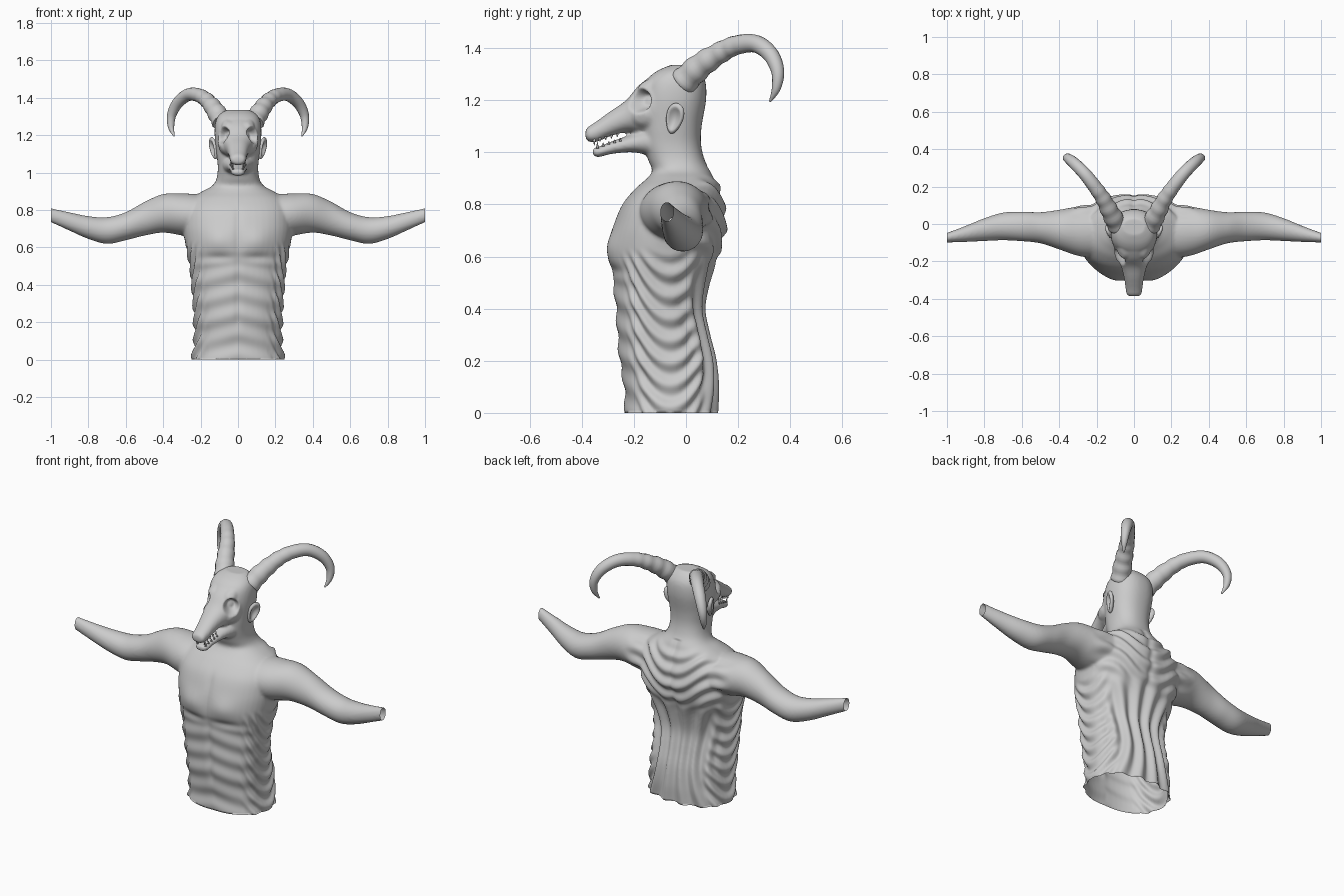
import bpy, bmesh, math
from mathutils import Vector, Matrix

if "Cube" in bpy.data.objects:
    bpy.data.objects.remove(bpy.data.objects["Cube"])


def catmull(rows, n):
    """Smoothly resample rows of numbers, n steps per span."""
    out = []
    for i in range(len(rows) - 1):
        p0, p1 = rows[max(i - 1, 0)], rows[i]
        p2, p3 = rows[i + 1], rows[min(i + 2, len(rows) - 1)]
        for k in range(n):
            t = k / n
            out.append([0.5 * (2 * b + (c - a) * t + (2 * a - 5 * b + 4 * c - d) * t * t
                               + (3 * b - a - 3 * c + d) * t ** 3)
                        for a, b, c, d in zip(p0, p1, p2, p3)])
    out.append(list(rows[-1]))
    return out


def loft(bm, axis, rows, power=2.0, sides=48):
    """Closed tube along an axis; rows are (t, centre_a, centre_b, radius_a, radius_b)."""
    rings = []
    for t, ca, cb, ra, rb in catmull(rows, 5):
        ring = []
        for k in range(sides):
            an = 2 * math.pi * k / sides
            c, s = math.cos(an), math.sin(an)
            p = [ca + ra * math.copysign(abs(c) ** (2 / power), c),
                 cb + rb * math.copysign(abs(s) ** (2 / power), s)]
            p.insert(axis, t)
            ring.append(bm.verts.new(p))
        rings.append(ring)
    for a, b in zip(rings, rings[1:]):
        for k in range(sides):
            j = (k + 1) % sides
            bm.faces.new((a[k], a[j], b[j], b[k]))
    bm.faces.new(rings[0])
    bm.faces.new(rings[-1])


def add_object(name, bm):
    bmesh.ops.recalc_face_normals(bm, faces=bm.faces)
    for f in bm.faces:
        f.smooth = True
    me = bpy.data.meshes.new(name)
    bm.to_mesh(me)
    bm.free()
    ob = bpy.data.objects.new(name, me)
    bpy.context.collection.objects.link(ob)
    return ob


def baked(ob):
    bpy.context.view_layer.update()
    dg = bpy.context.evaluated_depsgraph_get()
    return bpy.data.meshes.new_from_object(ob.evaluated_get(dg))


def ss(a, b, x):
    t = min(max((x - a) / (b - a), 0), 1)
    return t * t * (3 - 2 * t)


bm = bmesh.new()
# torso and neck and skull: (z, half width, front y, back y)
trunk = [(-.04, .25, -.232, .113), (.02, .245, -.235, .116), (.1, .235, -.238, .118),
         (.2, .235, -.255, .108), (.3, .238, -.264, .083), (.4, .245, -.27, .065),
         (.5, .255, -.28, .083), (.58, .272, -.294, .112), (.65, .287, -.292, .14),
         (.72, .295, -.278, .154), (.8, .29, -.245, .146), (.86, .255, -.195, .13),
         (.9, .19, -.15, .11), (.93, .137, -.13, .094), (.97, .114, -.145, .072),
         (1.03, .108, -.165, .058), (1.1, .115, -.17, .06), (1.2, .125, -.17, .077),
         (1.27, .12, -.155, .075), (1.31, .1, -.115, .055), (1.335, .06, -.06, .03)]
loft(bm, 2, [(z, 0, (f + b) / 2, w, (b - f) / 2) for z, w, f, b in trunk], 2.3)

# snout and lower jaw: (y, bottom z, top z, half width)
snout = [(-.06, 1.06, 1.3, .11), (-.12, 1.06, 1.298, .108), (-.18, 1.073, 1.258, .092),
         (-.23, 1.078, 1.2, .068), (-.29, 1.062, 1.158, .053), (-.345, 1.04, 1.118, .045),
         (-.375, 1.042, 1.098, .04), (-.386, 1.055, 1.085, .025)]
jaw = [(-.06, .98, 1.1, .095), (-.13, .985, 1.1, .085), (-.2, 1.0, 1.072, .062),
       (-.28, .995, 1.044, .045), (-.335, .982, 1.022, .038), (-.358, .988, 1.018, .026)]
for part in (snout, jaw):
    loft(bm, 1, [(y, 0, (b + t) / 2, w, (t - b) / 2) for y, b, t, w in part], 2.2)

# arms: (x, centre y, centre z, radius y, radius z)
arm = [(.15, -.04, .765, .14, .115), (.22, -.04, .77, .14, .115), (.3, -.038, .776, .132, .112),
       (.4, -.03, .782, .106, .103), (.5, -.02, .753, .083, .09), (.6, -.013, .713, .079, .075),
       (.7, -.013, .69, .074, .071), (.8, -.03, .706, .061, .061), (.9, -.053, .738, .043, .049),
       (1.0, -.073, .772, .026, .038), (1.04, -.08, .785, .024, .037)]
for s in (1, -1):
    loft(bm, 0, [(s * r[0],) + r[1:] for r in arm])

# fuse everything into one skin
body = add_object("body", bm)
rm = body.modifiers.new("fuse", 'REMESH')
rm.mode = 'VOXEL'
rm.voxel_size = .0075
sm = body.modifiers.new("soften", 'SMOOTH')
sm.factor = .5
sm.iterations = 7
skin = baked(body)
body.modifiers.clear()
bm = bmesh.new()
bm.from_mesh(skin)
bm.normal_update()

# local dents (eye sockets) and bumps (brows): centre, radius, direction, depth
dents = []
for s in (1, -1):
    dents.append((Vector((s * .082, -.178, 1.197)), .052, Vector((-s * .65, .75, 0)), .05))
    dents.append((Vector((s * .07, -.165, 1.262)), .045, Vector((s * .5, -.6, .5)), .01))
    dents.append((Vector((s * .095, -.17, 1.13)), .05, Vector((s * .8, -.5, 0)), .008))

moves = []
for v in bm.verts:
    (x, y, z), n = v.co, v.normal
    ax = abs(x)
    d = 0
    if z < .95:
        inner = 1 - ss(.26, .36, ax)
        side = ss(.45, .85, abs(n.x)) * (1 - ss(.55, .64, z)) * inner
        front = ss(.3, .8, -n.y) * inner
        back = ss(.2, .7, n.y) * inner
        # rib folds on the flanks, belly creases, chest
        d += .008 * side * math.sin(2 * math.pi * (z - .9 * (y + .06) ** 2 / .12) / .085)
        low = 1 - ss(.48, .55, z)
        d += .004 * front * low * math.sin(2 * math.pi * (z + .25 * ax) / .11)
        d -= .006 * front * math.exp(-(x / .018) ** 2) * ss(.1, .25, z) * (1 - ss(.75, .85, z))
        d += .016 * front * math.exp(-((ax - .1) / .075) ** 2 - ((z - .635) / .06) ** 2)
        d -= .01 * front * math.exp(-((ax - .1) / .09) ** 2 - ((z - .545) / .025) ** 2)
        # long folds down the back, wavy folds over the shoulder blades
        long = back * (1 - ss(.52, .66, z))
        xx = ax * (1 + .35 * math.cos(7 * z - 2))
        d -= .011 * long * math.cos(2 * math.pi * xx / .095) * (1 - ss(.16, .24, ax))
        d -= .008 * back * math.exp(-(x / .02) ** 2) * ss(.5, .6, z)
        wave = back * ss(.55, .65, z) * (1 - ss(.86, .93, z))
        d += .008 * wave * math.sin(2 * math.pi * (z - .45 * ax + .02 * math.sin(22 * ax)) / .085)
    off = n * d
    if z > 1.05:
        for c, r, dr, depth in dents:
            q = (v.co - c).length / r
            if q < 1:
                off = off + dr * depth * (1 - ss(.35, 1, q))
    moves.append(off)
for v, off in zip(bm.verts, moves):
    v.co += off

# open waist and wrists
for co, no in (((0, 0, .003), (0, 0, -1)), ((1, 0, 0), (1, 0, 0)), ((-1, 0, 0), (-1, 0, 0))):
    bmesh.ops.bisect_plane(bm, geom=bm.verts[:] + bm.edges[:] + bm.faces[:], dist=1e-5,
                           plane_co=co, plane_no=no, clear_outer=True)
for v in bm.verts:
    if v.co.z < .004:
        v.co.z = 0
for f in bm.faces:
    f.smooth = True
bm.to_mesh(body.data)
bm.free()

# horns: (x, y, z, radius)
horn = [(.085, -.01, 1.27, .054), (.122, .055, 1.332, .049), (.165, .135, 1.385, .041),
        (.21, .2, 1.413, .037), (.265, .27, 1.416, .034), (.32, .325, 1.375, .031),
        (.354, .352, 1.31, .025), (.358, .346, 1.245, .017), (.342, .322, 1.195, .004)]
for s, label in ((1, "left"), (-1, "right")):
    pts = catmull(horn, 8)
    cu = bpy.data.curves.new("horn_path", 'CURVE')
    cu.dimensions = '3D'
    cu.bevel_depth = 1
    cu.bevel_resolution = 6
    cu.use_fill_caps = True
    sp = cu.splines.new('POLY')
    sp.points.add(len(pts) - 1)
    for i, (p, (x, y, z, r)) in enumerate(zip(sp.points, pts)):
        p.co = (s * x, y, z, 1)
        ridge = .05 * math.sin(i * math.pi / 2.5) * (1 - ss(12, 30, i))
        p.radius = r * (1 + ridge)
    tmp = bpy.data.objects.new("horn_path", cu)
    bpy.context.collection.objects.link(tmp)
    bm = bmesh.new()
    bm.from_mesh(baked(tmp))
    bpy.data.objects.remove(tmp)
    add_object("horn_" + label, bm)

    # cupped ears
    bm = bmesh.new()
    bmesh.ops.create_uvsphere(bm, u_segments=32, v_segments=20, radius=1)
    for v in bm.verts:
        x, y, z = v.co
        if x > 0:
            x -= 1.3 * max(0, 1 - (y * y + z * z) / .6)
        v.co = (x * .018, y * .043 * (.8 + .2 * z), z * .061)
    m = (Matrix.Scale(s, 4, (1, 0, 0)) @ Matrix.Translation((.131, -.044, 1.13))
         @ Matrix.Rotation(-.4, 4, 'Z') @ Matrix.Rotation(.12, 4, 'Y') @ Matrix.Rotation(-.3, 4, 'X'))
    bm.transform(m)
    add_object("ear_" + label, bm)

# teeth along both jaws
bm = bmesh.new()
for s in (1, -1):
    for i in range(5):
        y = -.352 + i * .022
        size = .024 if i == 0 else .014
        up = 1.046 + i * .006
        for z, rot, yy in ((up - size * .3, math.pi, y), (up - .026 + size * .3, 0, y + .012)):
            bmesh.ops.create_cone(bm, cap_ends=True, segments=8, radius1=.006, radius2=.001,
                                  depth=size,
                                  matrix=Matrix.Translation((s * (.027 + i * .003), yy, z))
                                  @ Matrix.Rotation(rot, 4, 'X'))
add_object("teeth", bm)
